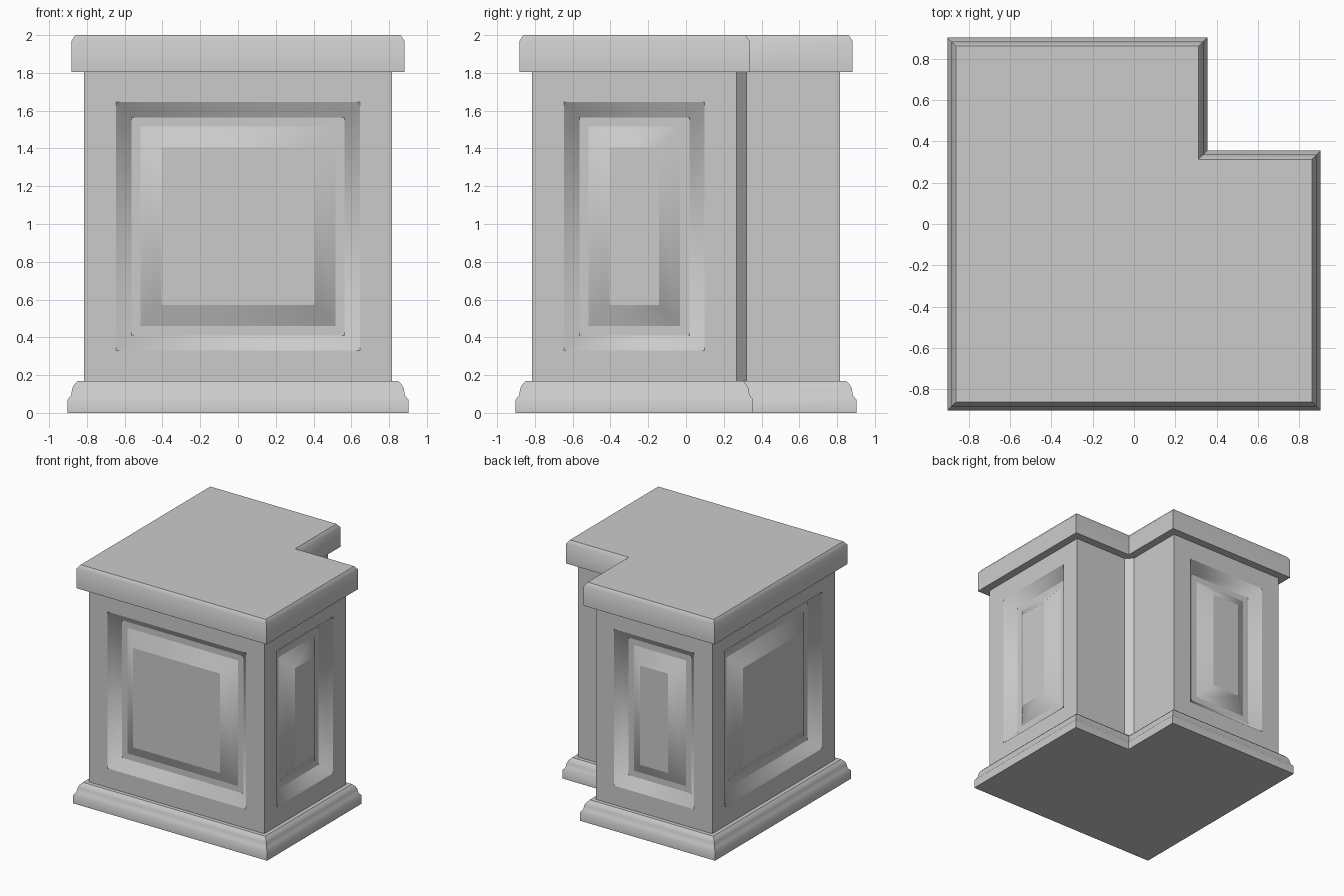
import bpy
import bmesh
from math import radians

cube = bpy.data.objects.get("Cube")
if cube:
    bpy.data.objects.remove(cube, do_unlink=True)

# Single stone colour
stone = bpy.data.materials.new("grey_stone")
stone.use_nodes = True
stone.diffuse_color = (0.6, 0.6, 0.6, 1)
stone.node_tree.nodes["Principled BSDF"].inputs["Base Color"].default_value = (0.6, 0.6, 0.6, 1)

NOTCH = 0.547  # distance from outer face to notch face


def footprint(half, fillet=0.0):
    """L-shaped outline, optionally with a filled inner corner."""
    n = half - NOTCH
    inner = [(n + fillet, n), (n, n + fillet)] if fillet else [(n, n)]
    return [(-half, -half), (half, -half), (half, n), *inner, (n, half), (-half, half)]


def loft(bm, profile, fillet=0.0):
    """Stack outlines given as (half width, height) and skin them."""
    rings = [[bm.verts.new((x, y, z)) for x, y in footprint(h, fillet)] for h, z in profile]
    for low, high in zip(rings, rings[1:]):
        for i in range(len(low)):
            j = (i + 1) % len(low)
            bm.faces.new((low[i], low[j], high[j], high[i]))
    bm.faces.new(rings[0][::-1])
    bm.faces.new(rings[-1])
    bm.normal_update()


def sharpen(bm, degrees):
    for f in bm.faces:
        f.smooth = True
    for e in bm.edges:
        e.smooth = e.calc_face_angle(0) < radians(degrees)


def finish(bm, name):
    mesh = bpy.data.meshes.new(name)
    bm.to_mesh(mesh)
    bm.free()
    mesh.materials.append(stone)
    obj = bpy.data.objects.new(name, mesh)
    bpy.context.collection.objects.link(obj)


# Moulded base
bm = bmesh.new()
loft(bm, [(0.902, 0), (0.902, 0.07), (0.884, 0.092), (0.877, 0.13), (0.867, 0.15), (0.848, 0.17)])
sharpen(bm, 45)
finish(bm, "base_moulding")

# Top slab with a bevelled rim
bm = bmesh.new()
loft(bm, [(0.882, 1.805), (0.882, 1.97), (0.86, 2.0)])
sharpen(bm, 45)
finish(bm, "top_slab")

# Body with a raised panel in a soft groove on each of the four outer faces
bm = bmesh.new()
loft(bm, [(0.815, 0.16), (0.815, 1.815)], fillet=0.053)
sharpen(bm, 30)
panels = [f for f in bm.faces
          if abs(f.normal.z) < 0.1
          and max(abs(c) for c in f.calc_center_median().xy) > 0.8]
for width, depth in [(0.17, 0), (0.08, -0.08), (0.05, 0), (0.11, 0.08)]:
    bmesh.ops.inset_individual(bm, faces=panels, thickness=width, depth=depth,
                               use_even_offset=True)
    for f in bm.faces:
        f.smooth = True
finish(bm, "panelled_body")
